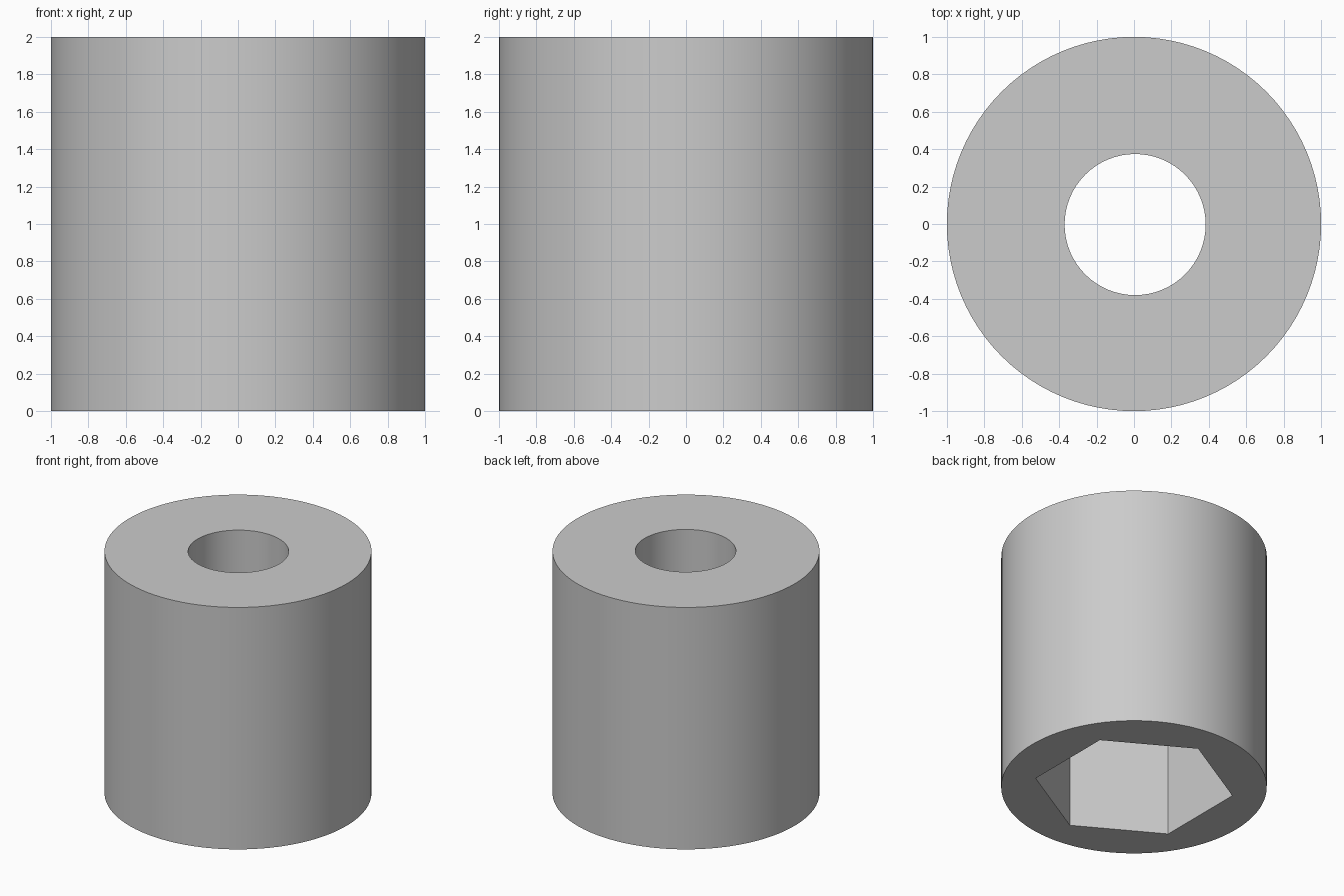
import bpy
import math

cube = bpy.data.objects.get("Cube")
if cube:
    bpy.data.objects.remove(cube, do_unlink=True)

HEIGHT = 2.0
SOCKET_DEPTH = 1.2

grey = bpy.data.materials.new("light grey")
grey.use_nodes = True
colour = (0.6, 0.6, 0.6, 1.0)
grey.diffuse_color = colour
grey.node_tree.nodes["Principled BSDF"].inputs["Base Color"].default_value = colour


def prism(name, sides, radius, bottom, top, centre=(0, 0), turn=0.0):
    """Upright prism or cylinder between two heights."""
    bpy.ops.mesh.primitive_cylinder_add(
        vertices=sides, radius=radius, depth=top - bottom,
        location=(*centre, (bottom + top) / 2), rotation=(0, 0, turn))
    obj = bpy.context.object
    obj.name = name
    obj.data.materials.append(grey)
    return obj


def cut(body, cutter):
    """Subtract the cutter for good, then discard it."""
    mod = body.modifiers.new("cut", 'BOOLEAN')
    mod.operation = 'DIFFERENCE'
    mod.solver = 'EXACT'
    mod.object = cutter
    bpy.ops.object.select_all(action='DESELECT')
    bpy.context.view_layer.objects.active = body
    body.select_set(True)
    bpy.ops.object.modifier_apply(modifier=mod.name)
    bpy.data.objects.remove(cutter, do_unlink=True)


# Solid cylindrical body
body = prism("spacer_body", 96, 1.0, 0.0, HEIGHT)

# Round bore through the top, hexagonal socket from below with points on the y axis
cut(body, prism("bore_cutter", 64, 0.377, 0.5, HEIGHT + 0.2, (0.006, -0.003)))
cut(body, prism("socket_cutter", 6, 0.752, -0.2, SOCKET_DEPTH))

bpy.ops.object.shade_smooth_by_angle(angle=math.radians(30))
